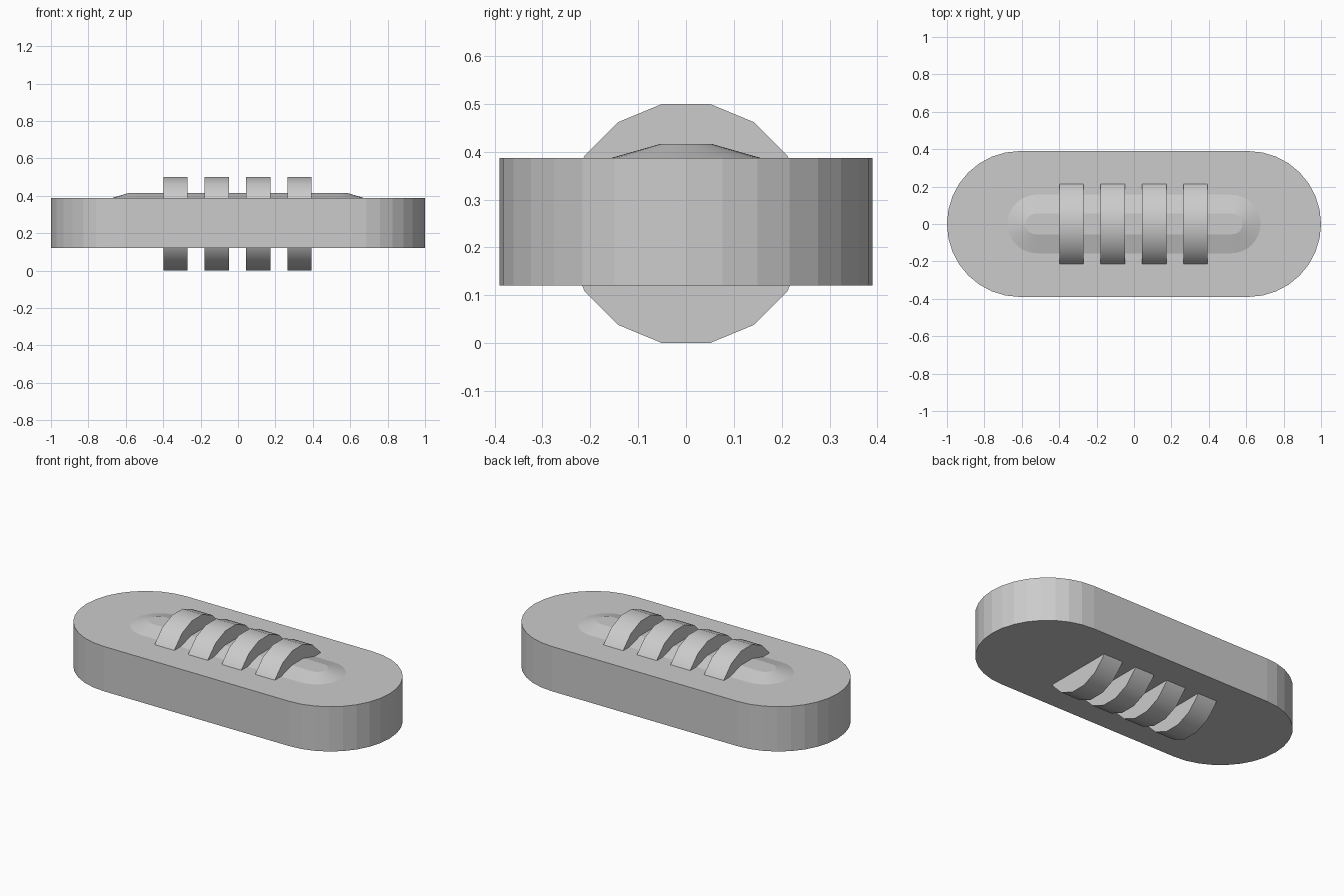
import bpy, bmesh, math

cube = bpy.data.objects.get("Cube")
if cube:
    bpy.data.objects.remove(cube, do_unlink=True)

# Single plain grey
grey = bpy.data.materials.new("plain grey")
grey.use_nodes = True
colour = (0.6, 0.6, 0.6, 1)
grey.diffuse_color = colour
grey.node_tree.nodes["Principled BSDF"].inputs["Base Color"].default_value = colour


def stadium(centre, radius, z, steps):
    """Outline of a slot shape: two half circles at +-centre along x."""
    points = []
    for side in (1, -1):
        for i in range(steps + 1):
            a = math.pi * (i / steps - 0.5)
            points.append((side * (centre + radius * math.cos(a)),
                           side * radius * math.sin(a), z))
    return points


def loft(name, rings):
    """Closed solid skinned through matching outlines, bottom to top."""
    bm = bmesh.new()
    loops = [[bm.verts.new(p) for p in ring] for ring in rings]
    n = len(loops[0])
    for low, high in zip(loops, loops[1:]):
        for i in range(n):
            j = (i + 1) % n
            bm.faces.new((low[i], low[j], high[j], high[i]))
    bm.faces.new(loops[0][::-1])
    bm.faces.new(loops[-1])
    bmesh.ops.recalc_face_normals(bm, faces=bm.faces)
    mesh = bpy.data.meshes.new(name)
    bm.to_mesh(mesh)
    bm.free()
    mesh.materials.append(grey)
    obj = bpy.data.objects.new(name, mesh)
    bpy.context.collection.objects.link(obj)
    return obj


def smooth(obj, degrees):
    bpy.ops.object.select_all(action="DESELECT")
    obj.select_set(True)
    bpy.context.view_layer.objects.active = obj
    bpy.ops.object.shade_smooth_by_angle(angle=math.radians(degrees))


# Flat-faceted slab with rounded ends
loft("body", [stadium(0.61, 0.39, z, 16) for z in (0.12, 0.387)])

# Low bevelled pad on top of the slab
pad = loft("raised_pad", [stadium(0.52, 0.16, 0.386, 16),
                          stadium(0.525, 0.055, 0.416, 16)])
smooth(pad, 12)

# Four rollers passing through the slab
SIDES, RADIUS, HALF_WIDTH = 16, 0.255, 0.065
for k in range(4):
    x = (k - 1.5) * 0.221 - 0.003
    rings = []
    for end in (-HALF_WIDTH, HALF_WIDTH):
        angles = [math.tau * (i + 0.5) / SIDES for i in range(SIDES)]
        rings.append([(x + end, RADIUS * math.cos(a), 0.25 + RADIUS * math.sin(a))
                      for a in angles])
    smooth(loft(f"roller_{k + 1}", rings), 30)
